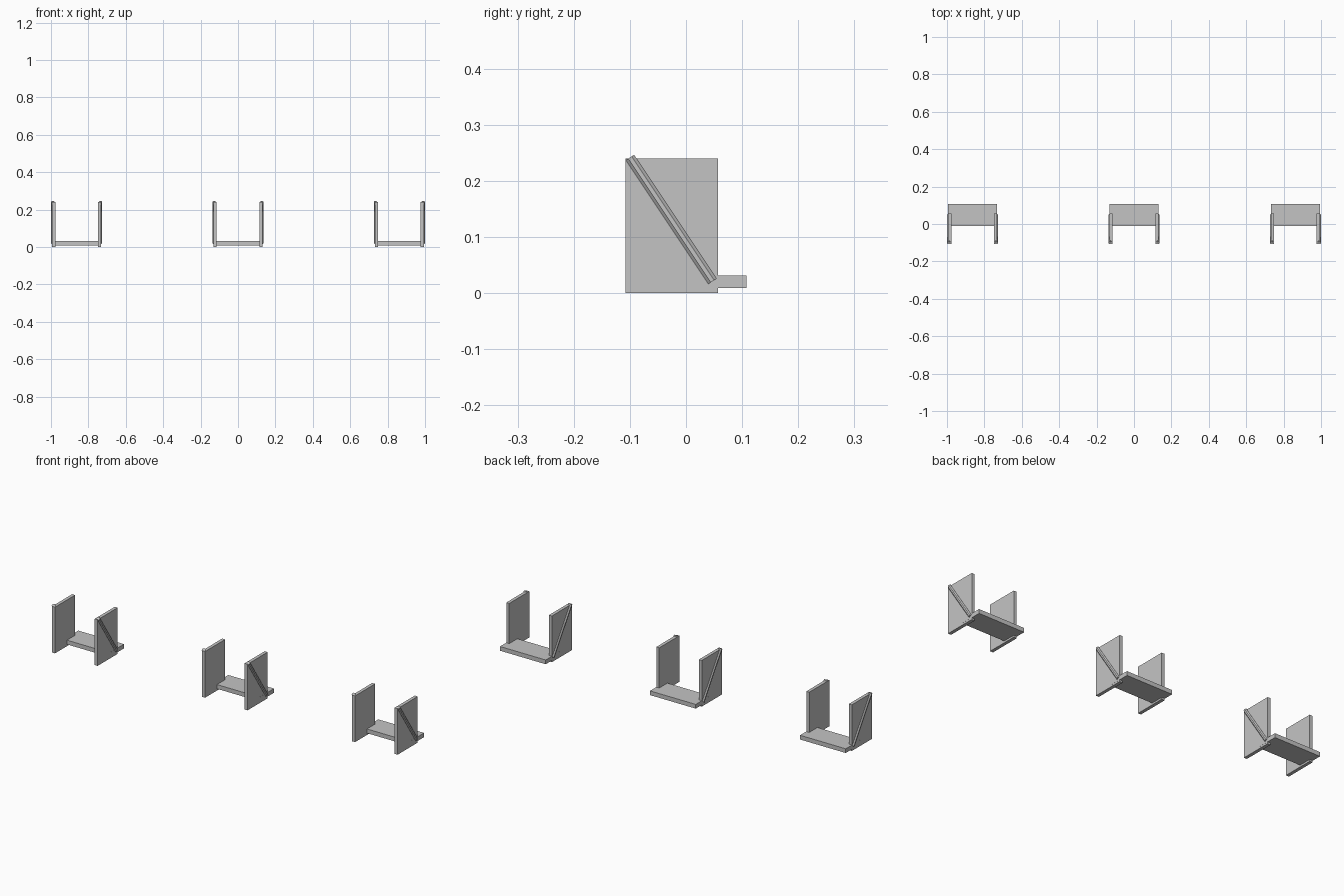
import bpy, bmesh, math
from mathutils import Matrix

if "Cube" in bpy.data.objects:
    bpy.data.objects.remove(bpy.data.objects["Cube"])

grey = bpy.data.materials.new("plain_grey")
grey.diffuse_color = (0.55, 0.55, 0.55, 1)
grey.use_nodes = True
grey.node_tree.nodes["Principled BSDF"].inputs["Base Color"].default_value = grey.diffuse_color


def finish(name, bm):
    mesh = bpy.data.meshes.new(name)
    bm.to_mesh(mesh)
    bm.free()
    mesh.materials.append(grey)
    obj = bpy.data.objects.new(name, mesh)
    bpy.context.collection.objects.link(obj)
    return obj


def box(name, x, y, z):
    """Box from (min, max) pairs on each axis."""
    bm = bmesh.new()
    size = [b - a for a, b in (x, y, z)]
    mid = [(a + b) / 2 for a, b in (x, y, z)]
    bmesh.ops.create_cube(bm, size=1, matrix=Matrix.Translation(mid) @ Matrix.Diagonal((*size, 1)))
    return finish(name, bm)


def octagon_bar(name, x, start, end, apothem):
    """Eight-sided bar in the plane of constant x, flats facing sideways."""
    dy, dz = end[0] - start[0], end[1] - start[1]
    mid = (x, (start[0] + end[0]) / 2, (start[1] + end[1]) / 2)
    r = apothem / math.cos(math.pi / 8)
    m = (Matrix.Translation(mid) @ Matrix.Rotation(math.atan2(-dy, dz), 4, 'X')
         @ Matrix.Rotation(math.pi / 8, 4, 'Z'))
    bm = bmesh.new()
    bmesh.ops.create_cone(bm, cap_ends=True, segments=8, radius1=r, radius2=r,
                          depth=math.hypot(dy, dz), matrix=m)
    return finish(name, bm)


for label, cx in (("left", -0.863), ("middle", 0.0), ("right", 0.863)):
    # low shelf running through both side panels
    box(f"{label}_shelf", (cx - 0.1315, cx + 0.1315), (-0.01, 0.108), (0.009, 0.031))
    for side, s in (("left", -1), ("right", 1)):
        # upright side panel
        xs = sorted((cx + s * 0.114, cx + s * 0.131))
        box(f"{label}_{side}_panel", xs, (-0.108, 0.057), (0.0, 0.24))
        # diagonal brace half sunk in the outer face
        octagon_bar(f"{label}_{side}_brace", cx + s * 0.1282,
                    (0.047, 0.021), (-0.100, 0.2415), 0.0088)
